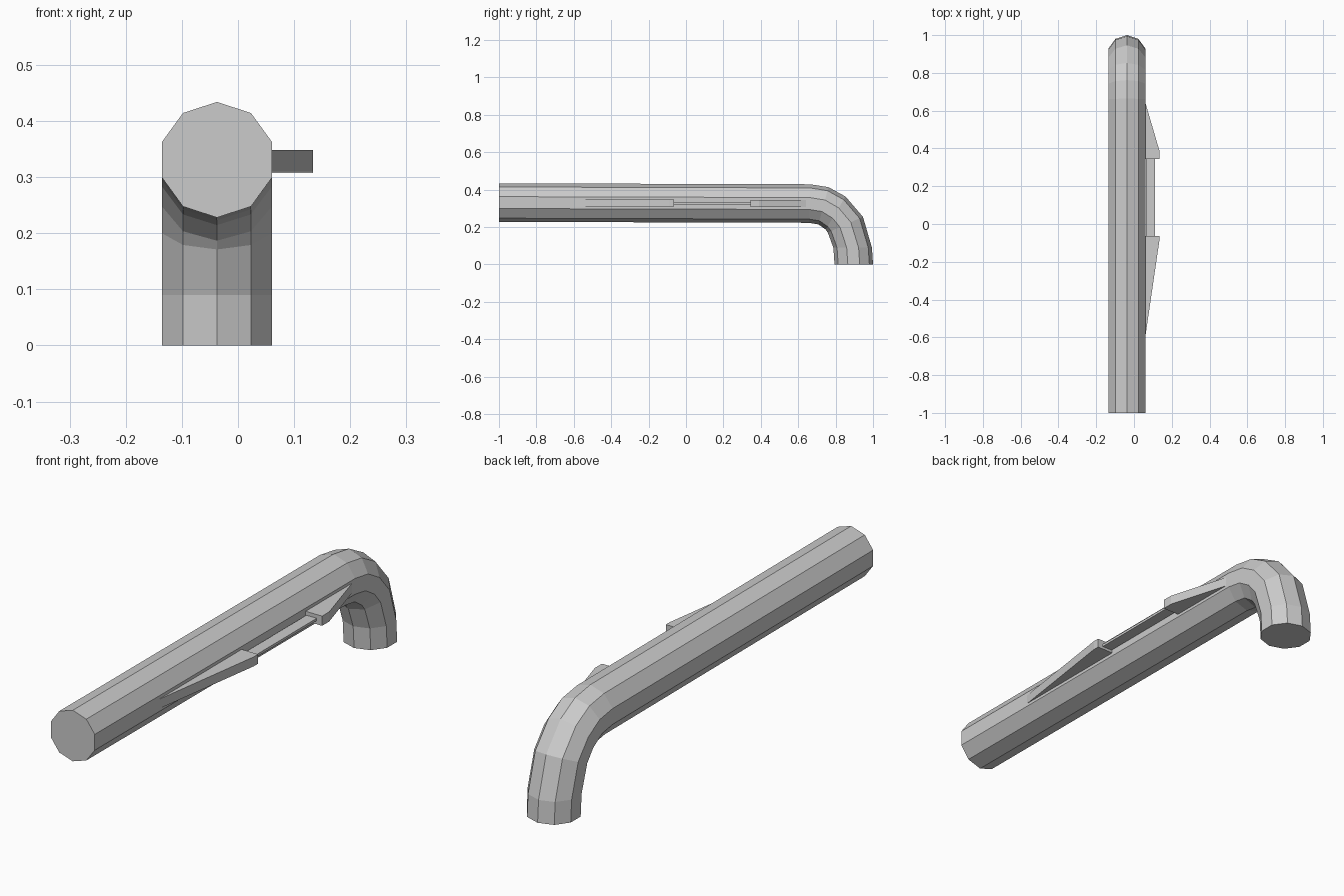
import bpy, bmesh, math

if "Cube" in bpy.data.objects:
    bpy.data.objects.remove(bpy.data.objects["Cube"])

CX, R, SIDES = -0.0375, 0.103, 10


def finish(bm, name):
    bmesh.ops.recalc_face_normals(bm, faces=bm.faces[:])
    me = bpy.data.meshes.new(name)
    bm.to_mesh(me)
    bm.free()
    ob = bpy.data.objects.new(name, me)
    bpy.context.collection.objects.link(ob)
    return ob


def prism(name, outline, z0, z1):
    """Extrude a top-view outline between two heights."""
    bm = bmesh.new()
    face = bm.faces.new([bm.verts.new((x, y, z0)) for x, y in outline])
    ext = bmesh.ops.extrude_face_region(bm, geom=[face])
    for v in ext["geom"]:
        if isinstance(v, bmesh.types.BMVert):
            v.co.z = z1
    return finish(bm, name)


# Bent ten-sided tube: (y, z, tilt in degrees) of each ring
path = [(-1.0, 0.331, 0), (0.66, 0.326, 2), (0.735, 0.314, 15),
        (0.80, 0.275, 31), (0.852, 0.213, 66), (0.891, 0.09, 90),
        (0.897, 0.0, 90)]
bm = bmesh.new()
rings = []
for y, z, tilt in path:
    t = math.radians(tilt)
    ring = []
    for i in range(SIDES):
        a = 2 * math.pi * i / SIDES
        n = R * math.cos(a)
        ring.append(bm.verts.new((CX + R * math.sin(a),
                                  y + n * math.sin(t), z + n * math.cos(t))))
    rings.append(ring)
for a, b in zip(rings, rings[1:]):
    for i in range(SIDES):
        j = (i + 1) % SIDES
        bm.faces.new((a[i], a[j], b[j], b[i]))
bm.faces.new(rings[0])
bm.faces.new(rings[-1])
finish(bm, "bent_tube")

# Tapered grip mounts on the right side
prism("front_mount", [(0.058, -0.61), (0.134, -0.09), (0.134, -0.063),
                      (0.058, -0.063)], 0.310, 0.348)
prism("rear_mount", [(0.058, 0.345), (0.134, 0.345), (0.134, 0.39),
                     (0.058, 0.65)], 0.307, 0.346)

# Thin bar between the mounts
prism("grip_bar", [(0.064, -0.07), (0.11, -0.07), (0.11, 0.35),
                   (0.064, 0.35)], 0.321, 0.331)
